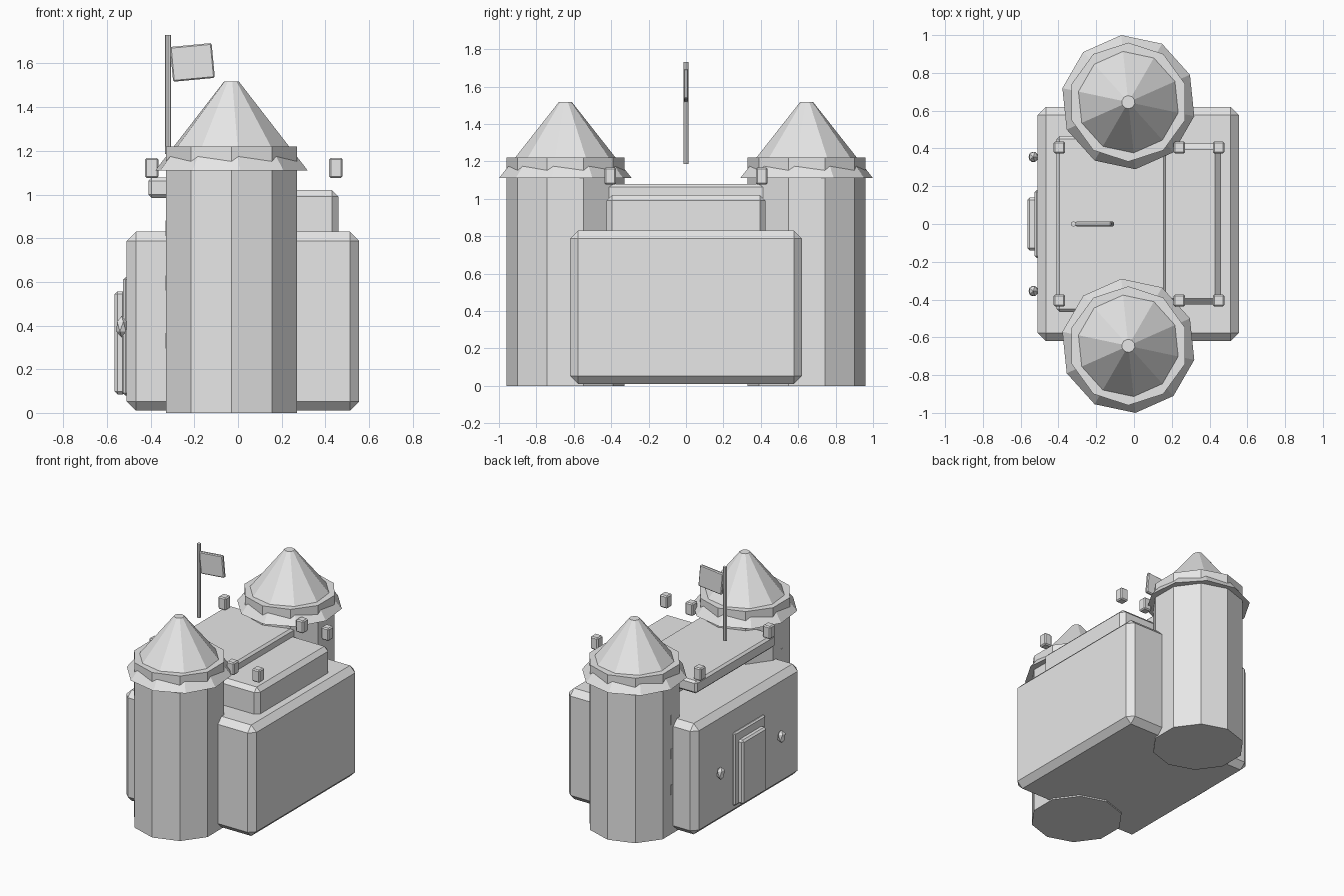
import bpy
from math import radians

cube = bpy.data.objects.get("Cube")
if cube:
    bpy.data.objects.remove(cube, do_unlink=True)

stone = bpy.data.materials.new("plain_grey")
stone.use_nodes = True
GREY = (0.8, 0.8, 0.8, 1.0)
stone.diffuse_color = GREY
stone.node_tree.nodes["Principled BSDF"].inputs["Base Color"].default_value = GREY


def finish(name):
    obj = bpy.context.object
    obj.name = name
    obj.data.materials.append(stone)
    return obj


def block(name, x, y, z, bevel=0.0, tilt=0.0):
    """Chamfered box from (min, max) ranges."""
    spans = (x, y, z)
    bpy.ops.mesh.primitive_cube_add(size=1, location=[sum(s) / 2 for s in spans])
    obj = finish(name)
    obj.scale = [s[1] - s[0] for s in spans]
    bpy.ops.object.transform_apply(location=False, rotation=False, scale=True)
    obj.rotation_euler.y = radians(tilt)
    if bevel:
        mod = obj.modifiers.new("chamfer", "BEVEL")
        mod.width = bevel
        mod.segments = 1
    return obj


def frustum(name, sides, r1, r2, x, y, z, turn=0.0):
    """Upright prism or cut cone between two heights."""
    bpy.ops.mesh.primitive_cone_add(
        vertices=sides, radius1=r1, radius2=r2, depth=z[1] - z[0],
        location=(x, y, sum(z) / 2), rotation=(0, 0, radians(turn)))
    return finish(name)


# Keep: main body, rear upper storey and roof slab
block("main_body", (-0.51, 0.555), (-0.62, 0.62), (0.01, 0.83), 0.043)
block("upper_storey", (-0.1, 0.46), (-0.425, 0.425), (0.8, 1.02), 0.03)
block("roof_slab", (-0.41, 0.17), (-0.465, 0.465), (0.985, 1.078), 0.015)

# Twin towers with cut-cone roofs and slit windows
for side, label in ((-1, "front"), (1, "back")):
    y = side * 0.645
    frustum(label + "_tower", 10, 0.315, 0.315, -0.03, y, (0, 1.22))
    frustum(label + "_tower_roof", 10, 0.357, 0.035, -0.03, y, (1.11, 1.517), 6)
    for i, z in enumerate((0.33, 0.595, 0.845)):
        block(f"{label}_tower_slit_{i + 1}", (-0.333, -0.326),
              (y - 0.008, y + 0.008), (z - 0.035, z + 0.035))

# Battlement blocks
for side, label in ((-1, "front"), (1, "back")):
    for i, x in enumerate((-0.395, 0.24, 0.448)):
        y = side * 0.405
        block(f"{label}_merlon_{i + 1}", (x - 0.031, x + 0.031),
              (y - 0.031, y + 0.031), (1.075, 1.168), 0.008)

# Door with surround, and a faceted lamp on each side
block("door_surround", (-0.526, -0.49), (-0.18, 0.18), (0.08, 0.62), 0.01)
block("door", (-0.565, -0.515), (-0.14, 0.14), (0.085, 0.557), 0.013)
for side, label in ((-1, "front"), (1, "back")):
    bpy.ops.mesh.primitive_ico_sphere_add(
        subdivisions=1, radius=1, location=(-0.533, side * 0.355, 0.395))
    finish(label + "_lamp").scale = (0.028, 0.032, 0.05)

# Flag and pole
frustum("flag_pole", 8, 0.014, 0.014, -0.32, 0, (1.185, 1.73))
block("flag", (-0.305, -0.113), (-0.012, 0.012), (1.525, 1.685), 0.006, -5.4)
